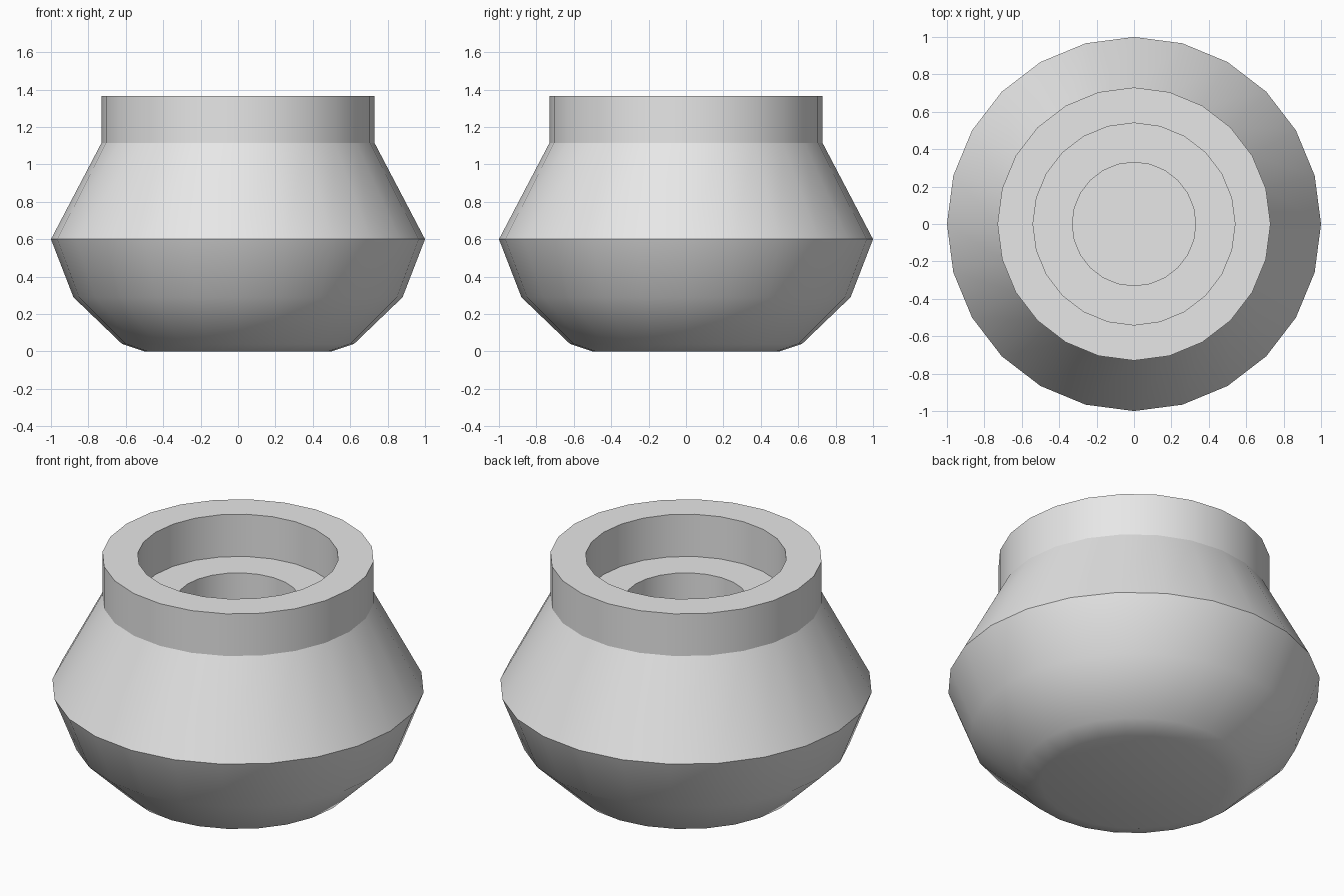
import bpy
import bmesh
import math

cube = bpy.data.objects.get("Cube")
if cube:
    bpy.data.objects.remove(cube, do_unlink=True)

SIDES = 24

# One plain grey finish
grey = bpy.data.materials.new("plain_grey")
grey.use_nodes = True
grey.diffuse_color = (0.8, 0.8, 0.8, 1)
grey.node_tree.nodes["Principled BSDF"].inputs["Base Color"].default_value = grey.diffuse_color


def lathe(name, profile):
    """Turn a closed radius/height profile about z, with single end caps."""
    bm = bmesh.new()
    rings = []
    for r, z in profile:
        ring = []
        for i in range(SIDES):
            a = math.tau * i / SIDES
            ring.append(bm.verts.new((r * math.cos(a), r * math.sin(a), z)))
        rings.append(ring)
    for low, high in zip(rings, rings[1:]):
        for i in range(SIDES):
            j = (i + 1) % SIDES
            bm.faces.new((low[i], low[j], high[j], high[i]))
    bm.faces.new(rings[0][::-1])
    bm.faces.new(rings[-1])
    bmesh.ops.recalc_face_normals(bm, faces=bm.faces)
    mesh = bpy.data.meshes.new(name)
    bm.to_mesh(mesh)
    bm.free()
    mesh.materials.append(grey)
    obj = bpy.data.objects.new(name, mesh)
    bpy.context.collection.objects.link(obj)
    return obj


# Belly, collar and stepped socket in one turned profile
outside = [(0.5, 0), (0.62, 0.04), (0.88, 0.29), (1, 0.6), (0.73, 1.115), (0.73, 1.365)]
socket = [(0.54, 1.365), (0.54, 1.115), (0.33, 1.115), (0.33, 0.86)]
pot = lathe("turned_pot", outside + socket)

# Smooth the round walls, keep the rims and shoulder crisp
bpy.ops.object.select_all(action="DESELECT")
pot.select_set(True)
bpy.context.view_layer.objects.active = pot
bpy.ops.object.shade_smooth_by_angle(angle=math.radians(27))
